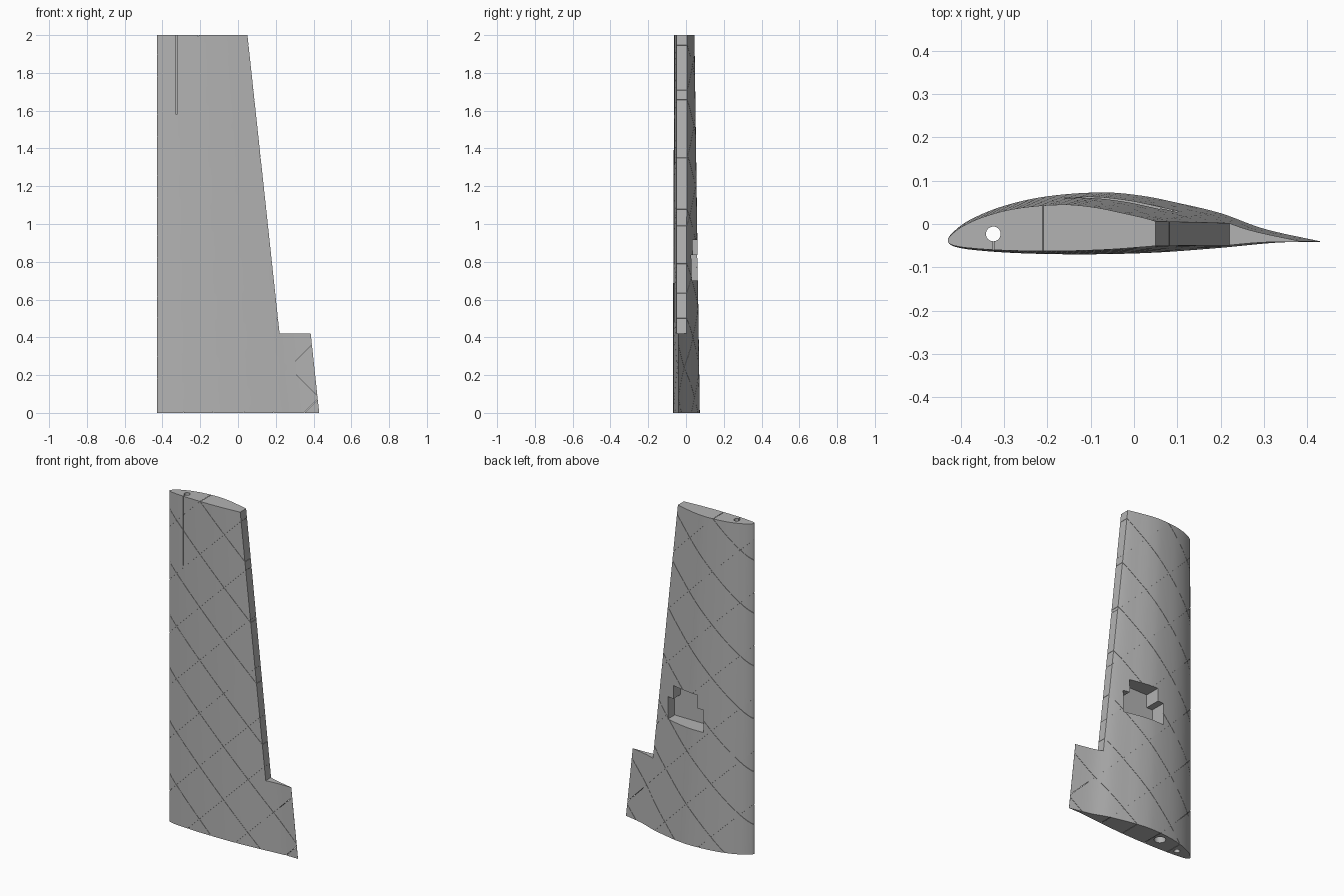
import bpy, bmesh, math
from mathutils import Vector
from mathutils.geometry import interpolate_bezier

old = bpy.data.objects.get("Cube")
if old:
    bpy.data.objects.remove(old)

grey = bpy.data.materials.new("plain grey")
grey.use_nodes = True
grey.diffuse_color = (0.45, 0.45, 0.45, 1)
grey.node_tree.nodes["Principled BSDF"].inputs["Base Color"].default_value = grey.diffuse_color

SPAN, TAPER = 2.0, 0.75
NOSE = Vector((-0.43, -0.04))


def prism(name, rings):
    """Closed solid lofted between matching rings of points."""
    bm = bmesh.new()
    a, b = [[bm.verts.new(p) for p in ring] for ring in rings]
    bm.faces.new(a)
    bm.faces.new(b)
    for i in range(len(a)):
        j = (i + 1) % len(a)
        bm.faces.new((a[i], a[j], b[j], b[i]))
    bmesh.ops.recalc_face_normals(bm, faces=bm.faces)
    mesh = bpy.data.meshes.new(name)
    bm.to_mesh(mesh)
    bm.free()
    mesh.materials.append(grey)
    ob = bpy.data.objects.new(name, mesh)
    bpy.context.collection.objects.link(ob)
    return ob


def side_prism(name, outline, y0=-0.3, y1=0.3):
    return prism(name, [[(x, y, z) for x, z in outline] for y in (y0, y1)])


def loft(name, section, z0, z1):
    rings = []
    for z in (z0, z1):
        s = 1 - (1 - TAPER) * z / SPAN
        rings.append([(*(NOSE + (p - NOSE) * s), z) for p in section])
    return prism(name, rings)


def tube(name, x, y, r, z0, z1, n=32):
    circle = [(x + r * math.cos(math.tau * i / n), y + r * math.sin(math.tau * i / n)) for i in range(n)]
    return prism(name, [[(*p, z) for p in circle] for z in (z0, z1)])


def cut(ob, cutter, self_cross=False):
    mod = ob.modifiers.new("cut", 'BOOLEAN')
    mod.operation, mod.solver, mod.object = 'DIFFERENCE', 'EXACT', cutter
    mod.use_self = self_cross
    with bpy.context.temp_override(object=ob, active_object=ob):
        bpy.ops.object.modifier_apply(modifier=mod.name)
    bpy.data.objects.remove(cutter)


# Root section: rear point, over the top, round the nose, back underneath
knots = [Vector(p) for p in [
    (0.43, -0.04), (0.3, -0.011), (0.2, 0.025), (0.1, 0.049), (0.02, 0.065), (-0.07, 0.073),
    (-0.2, 0.064), (-0.3, 0.042), (-0.38, 0.009), (-0.42, -0.021), (-0.43, -0.04),
    (-0.415, -0.052), (-0.36, -0.061), (-0.25, -0.068), (-0.1, -0.07),
    (0.05, -0.066), (0.2, -0.055), (0.33, -0.043), (0.43, -0.041)]]
slopes = [(knots[min(i + 1, len(knots) - 1)] - knots[max(i - 1, 0)]).normalized()
          for i in range(len(knots))]
section = [knots[0]]
for p, q, s, t in zip(knots, knots[1:], slopes, slopes[1:]):
    reach = (q - p).length / 3
    section += [Vector(v[:2]) for v in interpolate_bezier(p, p + s * reach, q - t * reach, q, 6)[1:]]

wing = loft("wing", section, 0, SPAN)


# Rear cut-out that leaves a step near the root
def rear_notch(gap=0):
    return side_prism("rear_notch", [(0.22 - gap, 0.42 - gap), (0.6, 0.42 - gap),
                                     (0.6, 2.2), (0.0285 - gap, 2.2)])


cut(wing, rear_notch())

# Inner body, used to keep the lattice scores shallow
inner = []
for a, p, b in zip(section, section[1:], section[2:]):
    if p.x < 0.33:
        d = (b - a).normalized()
        inner.append(p + Vector((-d.y, d.x)) * 0.004)
core = loft("core", inner, 0.005, SPAN - 0.005)
cut(core, rear_notch(0.004))

# Diagonal lattice of fine scores
HALF = 0.0013
plates = []
for lean, start in ((1, 0.29), (-1, 0.19)):
    for k in range(-2, 8):
        c = start + 0.32 * k
        plates.append(side_prism("score", [(-0.6, c - 0.6 * lean - HALF), (0.6, c + 0.6 * lean - HALF),
                                           (0.6, c + 0.6 * lean + HALF), (-0.6, c - 0.6 * lean + HALF)]))
bm = bmesh.new()
for plate in plates:
    bm.from_mesh(plate.data)
    bpy.data.objects.remove(plate)
mesh = bpy.data.meshes.new("lattice")
bm.to_mesh(mesh)
bm.free()
lattice = bpy.data.objects.new("lattice", mesh)
bpy.context.collection.objects.link(lattice)
cut(lattice, core, True)
cut(wing, lattice, True)

# Stepped pocket in the rear skin
cut(wing, side_prism("pocket", [(-0.16, 0.7), (0.1, 0.7), (0.1, 0.835), (0.06, 0.835),
                                (0.06, 0.915), (-0.12, 0.915), (-0.12, 0.835), (-0.16, 0.835)], -0.035))

# Rod hole along the span, spar hole in the root, slot in the front skin
cut(wing, tube("rod_hole", -0.325, -0.023, 0.017, -0.1, 2.1))
cut(wing, tube("spar_hole", -0.175, 0.012, 0.032, -0.1, 0.6))
cut(wing, side_prism("front_slot", [(-0.327, 1.58), (-0.323, 1.58), (-0.323, 2.1), (-0.327, 2.1)], -0.2, -0.025))

# Smooth skin with sharp edges
for ob in bpy.context.selected_objects:
    ob.select_set(False)
wing.select_set(True)
bpy.context.view_layer.objects.active = wing
bpy.ops.object.shade_smooth_by_angle(angle=math.radians(25))
